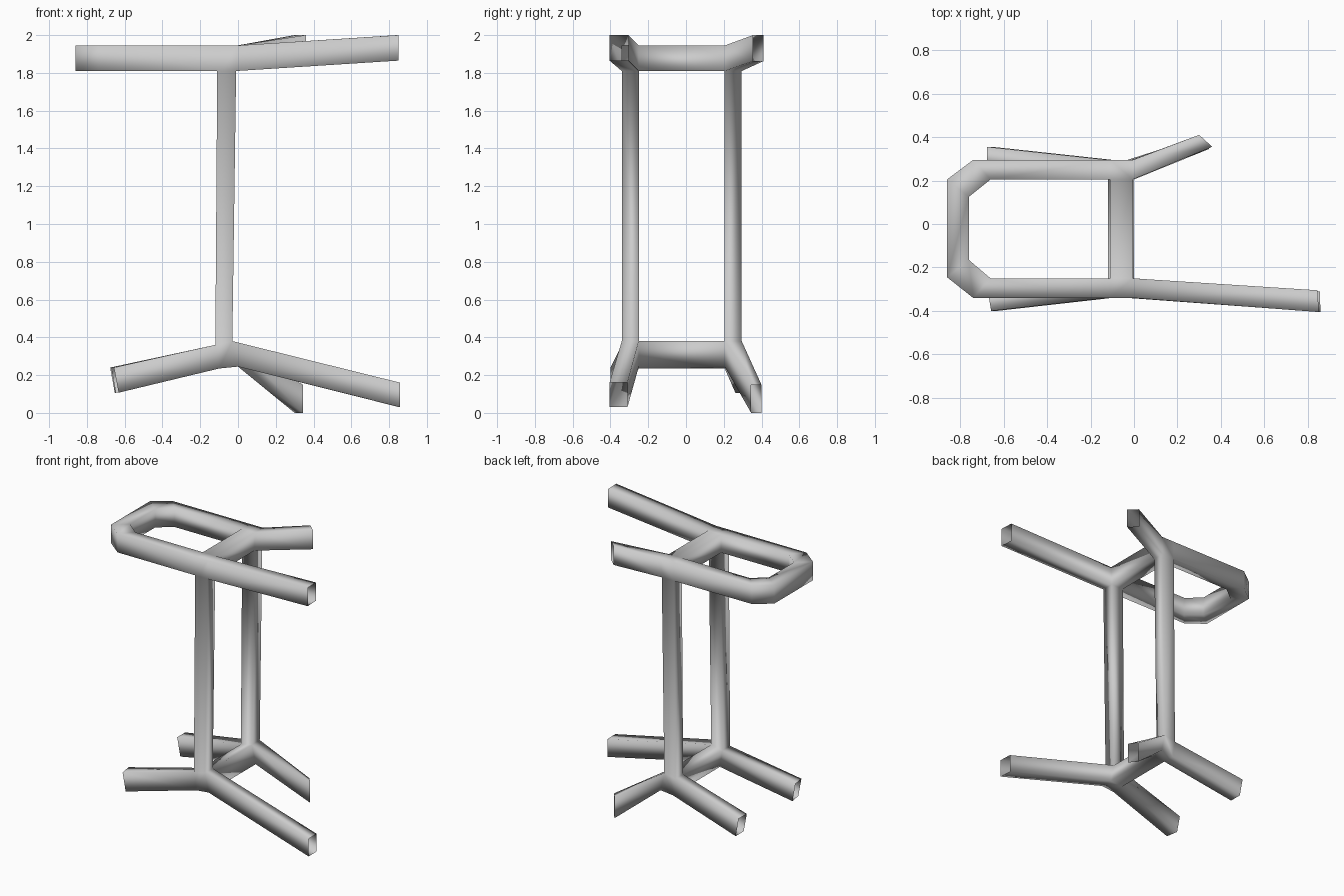
import bpy, bmesh

if "Cube" in bpy.data.objects:
    bpy.data.objects.remove(bpy.data.objects["Cube"])

bm = bmesh.new()


def ring(outer, inner, zt, zb, lean=0.0):
    """Four-sided tube section: outer/inner (x, y), top and bottom z."""
    return [bm.verts.new(p) for p in (
        (*outer, zt), (*inner, zt),
        (inner[0] + lean, inner[1], zb), (outer[0] + lean, outer[1], zb))]


def loft(*rings):
    for a, b in zip(rings, rings[1:]):
        for i in range(4):
            j = (i + 1) % 4
            bm.faces.new((a[i], a[j], b[j], b[i]))


def hub(yo, yi, left, right):
    """Joint block as two sections; left/right = (x top, z top, x bottom, z bottom)."""
    return [ring((xt, yo), (xt, yi), zt, zb, xb - xt) for xt, zt, xb, zb in (left, right)]


def skin(l, r, *sides):
    for i in sides:
        j = (i + 1) % 4
        bm.faces.new((l[i], l[j], r[j], r[i]))


TOP = ((-0.11, 1.945, -0.11, 1.81), (-0.005, 1.945, -0.01, 1.81))
LOW = ((-0.12, 0.36, -0.10, 0.235), (-0.03, 0.38, 0.0, 0.245))

# per side: outer y, inner y, upper arm end, right leg end, left leg end, loop corners
sides = [
    dict(yo=-0.34, yi=-0.25,
         arm=((0.85, -0.405), (0.845, -0.305), 2.0, 1.865),
         leg=((0.858, -0.405), (0.855, -0.31), 0.16, 0.03),
         back=((-0.657, -0.40), (-0.672, -0.31), 0.24, 0.107, 0.025),
         bends=(((-0.74, -0.34), (-0.66, -0.25)), ((-0.86, -0.245), (-0.76, -0.165)))),
    dict(yo=0.295, yi=0.205,
         arm=((0.30, 0.41), (0.36, 0.355), 2.0, 1.862),
         leg=((0.30, 0.40), (0.345, 0.345), 0.148, 0.0),
         back=((-0.677, 0.355), (-0.677, 0.262), 0.24, 0.105, 0.025),
         bends=(((-0.74, 0.295), (-0.66, 0.205)), ((-0.86, 0.205), (-0.76, 0.125)))),
]

ends = []
for s in sides:
    tl, tr = hub(s["yo"], s["yi"], *TOP)
    ll, lr = hub(s["yo"], s["yi"], *LOW)
    skin(tl, tr, 0, 3)          # closed top and outer faces of upper joint
    skin(ll, lr, 2, 3)          # closed bottom and outer faces of lower joint
    # upright post
    loft([ll[0], ll[1], lr[1], lr[0]], [tl[3], tl[2], tr[2], tr[3]])
    # splayed arm and legs, open at the ends
    loft(tr, ring(*s["arm"]))
    loft(lr, ring(*s["leg"]))
    loft(ll, ring(*s["back"]))
    # rail running into the rounded end loop
    bends = [ring(o, i, 1.945, 1.81) for o, i in s["bends"]]
    loft(tl, *bends)
    ends.append((bends[-1], [tl[1], tr[1], tr[2], tl[2]], [ll[1], lr[1], lr[2], ll[2]]))

# end of the loop, upper cross bar, lower cross bar
for a, b in zip(*ends):
    loft(a, b)

bmesh.ops.recalc_face_normals(bm, faces=bm.faces[:])
# make sure the shell faces outward: the highest-up facing test on the upper joint
top = max((f for f in bm.faces if abs(f.normal.z) > 0.95),
          key=lambda f: f.calc_center_median().z)
if top.normal.z < 0:
    bmesh.ops.reverse_faces(bm, faces=bm.faces[:])
for f in bm.faces:
    f.smooth = True

mesh = bpy.data.meshes.new("tube_frame")
bm.to_mesh(mesh)
bm.free()
bpy.context.collection.objects.link(bpy.data.objects.new("tube_frame", mesh))
